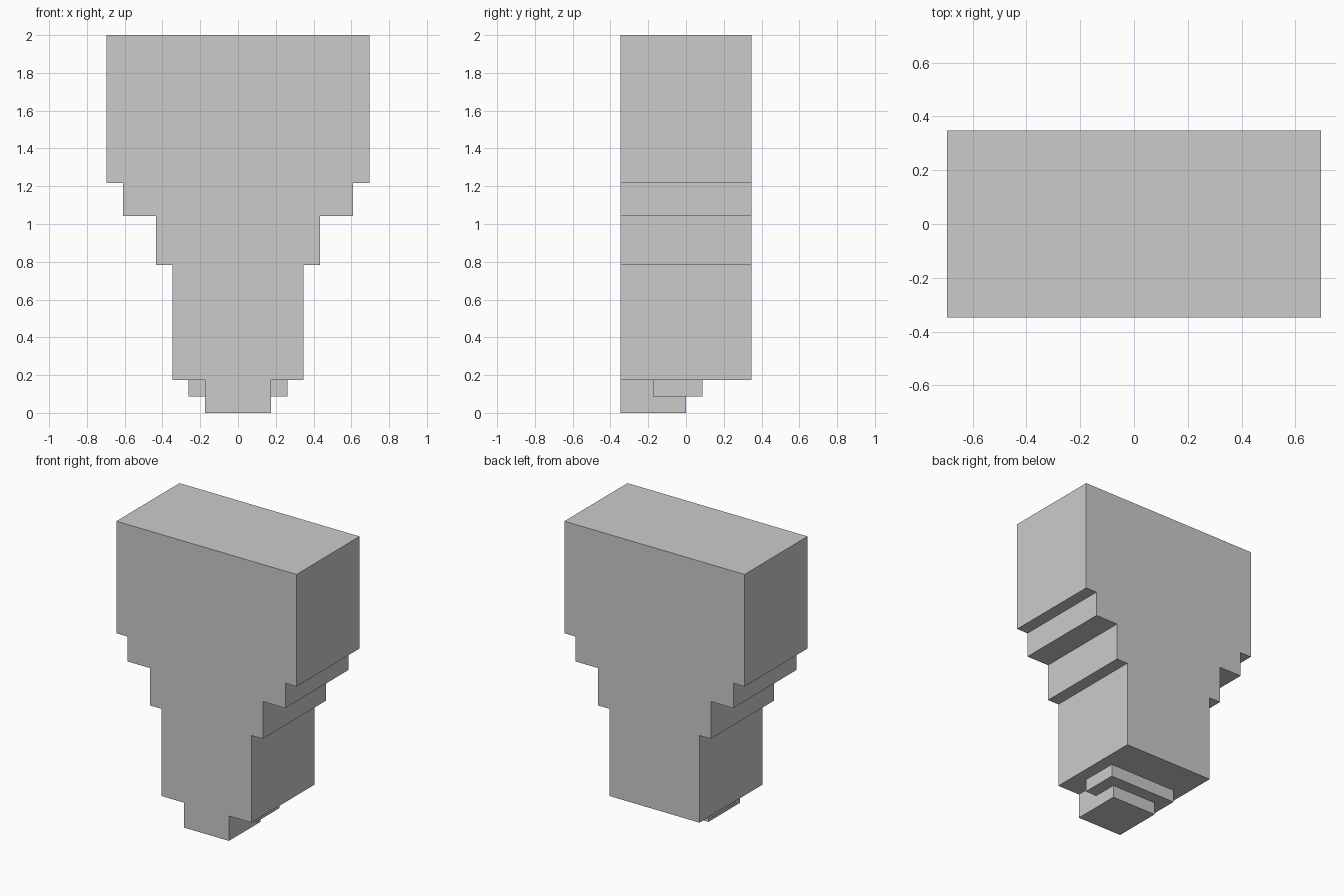
import bpy, bmesh

if "Cube" in bpy.data.objects:
    bpy.data.objects.remove(bpy.data.objects["Cube"])

U = 2 / 23  # one block of the model's grid


def extrude_profile(name, half_profile, y0, y1):
    """Mirror a right-hand (x, z) outline, then extrude it from y0 to y1."""
    outline = half_profile + [(-x, z) for x, z in reversed(half_profile)]
    bm = bmesh.new()
    face = bm.faces.new([bm.verts.new((x * U, y0 * U, z * U)) for x, z in outline])
    result = bmesh.ops.extrude_face_region(bm, geom=[face])
    verts = [g for g in result["geom"] if isinstance(g, bmesh.types.BMVert)]
    bmesh.ops.translate(bm, verts=verts, vec=(0, (y1 - y0) * U, 0))
    bmesh.ops.recalc_face_normals(bm, faces=bm.faces)
    mesh = bpy.data.meshes.new(name)
    bm.to_mesh(mesh)
    bm.free()
    obj = bpy.data.objects.new(name, mesh)
    bpy.context.collection.objects.link(obj)
    return obj


# Stepped main body: (half width, bottom, top) of each tier
tiers = [(4, 2, 9), (5, 9, 12), (7, 12, 14), (8, 14, 23)]
body = [(w, z) for w, low, high in tiers for z in (low, high)]
extrude_profile("stepped_body", body, -4, 4)

# Blocks under the body
extrude_profile("front_foot", [(2, 0), (2, 2)], -4, 0)
extrude_profile("under_plate", [(3, 1), (3, 2)], -2, 1)
